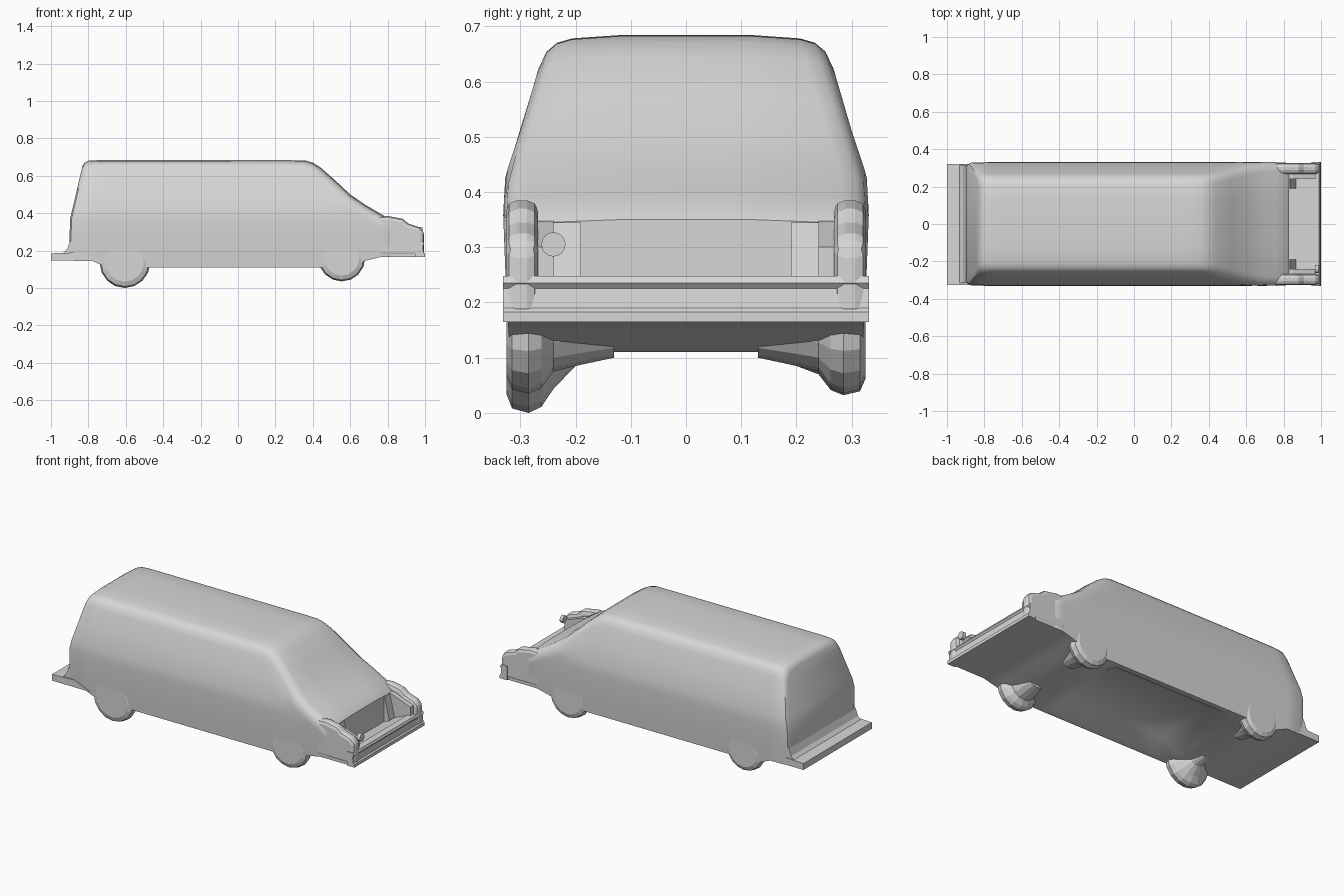
import bpy, bmesh, math
from mathutils import Matrix

cube = bpy.data.objects.get("Cube")
if cube:
    bpy.data.objects.remove(cube, do_unlink=True)

# One plain grey for everything
grey = bpy.data.materials.new("light grey")
grey.use_nodes = True
colour = (0.68, 0.68, 0.68, 1)
grey.diffuse_color = colour
grey.node_tree.nodes["Principled BSDF"].inputs["Base Color"].default_value = colour


def finish(name, bm, smooth=None, bevel=0):
    bmesh.ops.recalc_face_normals(bm, faces=bm.faces[:])
    mesh = bpy.data.meshes.new(name)
    bm.to_mesh(mesh)
    bm.free()
    mesh.materials.append(grey)
    obj = bpy.data.objects.new(name, mesh)
    bpy.context.collection.objects.link(obj)
    if bevel:
        mod = obj.modifiers.new("soft edges", "BEVEL")
        mod.width, mod.segments = bevel, 2
    if smooth:
        bpy.ops.object.select_all(action="DESELECT")
        obj.select_set(True)
        bpy.context.view_layer.objects.active = obj
        bpy.ops.object.shade_smooth_by_angle(angle=math.radians(smooth))


def extrude_profile(name, profile, y0, y1, bevel=0):
    """Side profile in x and z, extruded across y."""
    bm = bmesh.new()
    face = bm.faces.new([bm.verts.new((x, y0, z)) for x, z in profile])
    out = bmesh.ops.extrude_face_region(bm, geom=[face], use_keep_orig=True)
    moved = [v for v in out["geom"] if isinstance(v, bmesh.types.BMVert)]
    bmesh.ops.translate(bm, verts=moved, vec=(0, y1 - y0, 0))
    finish(name, bm, bevel=bevel)


def lathe_y(name, x, z, side, rings, sides):
    """Round part on a cross axis; rings are (distance from centre line, radius)."""
    bm = bmesh.new()
    loops = []
    for y, r in rings:
        loops.append([bm.verts.new((x + r * math.cos(a), side * y, z + r * math.sin(a)))
                      for a in (math.tau * i / sides for i in range(sides))])
    for a, b in zip(loops, loops[1:]):
        for i in range(sides):
            j = (i + 1) % sides
            bm.faces.new((a[i], a[j], b[j], b[i]))
    bm.faces.new(loops[0])
    bm.faces.new(loops[-1])
    finish(name, bm)


# Half width of the shell by height
WIDTHS = [(0.1, 0.318), (0.2, 0.325), (0.36, 0.331), (0.43, 0.327),
          (0.5, 0.303), (0.62, 0.268), (0.69, 0.248)]


def half_width(z):
    for (z0, w0), (z1, w1) in zip(WIDTHS, WIDTHS[1:]):
        if z <= z1:
            return w0 + (w1 - w0) * max(0, z - z0) / (z1 - z0)
    return WIDTHS[-1][1]


def half_section(top, bottom, inset, hollow):
    belt = min(0.42, top - 0.09)
    lower = [bottom + (belt - bottom) * t for t in (0, 0.3, 0.5, 0.8, 1)]
    shoulder = top - 0.06
    # Hollow floor inside the sill, then the side wall
    pts = [(0.2, bottom + hollow), (0.285, bottom)]
    pts += [(half_width(z) - inset, z) for z in lower + [(belt + shoulder) / 2, shoulder]]
    for drop, pull in ((0.03, 0.006), (0.014, 0.02), (0.006, 0.045)):
        pts.append((half_width(top - drop) - inset - pull, top - drop))
    pts.append((0.12, top))
    return pts


# Van shell: x, roof height, sill height, plan inset, forward lean, depth of hollow floor
STATIONS = [
    (-0.9, 0.65, 0.15, 0.03, 0.07, 0), (-0.892, 0.67, 0.147, 0.012, 0.07, 0),
    (-0.87, 0.68, 0.145, 0.002, 0.065, 0), (-0.78, 0.684, 0.145, 0, 0.03, 0),
    (-0.7, 0.684, 0.11, 0, 0, 0), (-0.48, 0.684, 0.11, 0, 0, 0),
    (-0.36, 0.684, 0.11, 0, 0, 0.065), (0.28, 0.683, 0.11, 0, 0, 0.065),
    (0.36, 0.682, 0.11, 0, 0, 0.02),
    (0.4, 0.67, 0.11, 0, 0, 0), (0.44, 0.645, 0.11, 0, 0, 0),
    (0.52, 0.575, 0.11, 0, 0, 0), (0.6, 0.5, 0.12, 0, 0, 0),
    (0.68, 0.445, 0.145, 0, 0, 0), (0.76, 0.398, 0.165, 0, 0, 0),
    (0.81, 0.37, 0.165, 0, 0, 0), (0.83, 0.35, 0.165, 0.01, 0, 0)]

bm = bmesh.new()
rings = []
for x, top, bottom, inset, lean, hollow in STATIONS:
    half = half_section(top, bottom, inset, hollow)
    full = half + [(-y, z) for y, z in reversed(half)]
    rings.append([bm.verts.new((x + lean * max(0, z - 0.36) / 0.3, y, z)) for y, z in full])
count = len(rings[0])
for a, b in zip(rings, rings[1:]):
    for i in range(count):
        j = (i + 1) % count
        bm.faces.new((a[i], a[j], b[j], b[i]))
for ring in (rings[0], rings[-1]):
    # The end caps start above the flat floor strip
    bm.faces.new(ring[:3] + ring[-3:])
    for i in range(2, count // 2 - 1):
        bm.faces.new((ring[i], ring[i + 1], ring[-2 - i], ring[-1 - i]))
finish("van_shell", bm, smooth=35)

# Rear shelf and the flare joining it to the tailgate
extrude_profile("rear_bumper_shelf", [(-1, 0.147), (-1, 0.185), (-0.85, 0.19), (-0.75, 0.147)],
                -0.325, 0.32)
extrude_profile("tailgate_flare", [(-0.94, 0.18), (-0.915, 0.205), (-0.898, 0.25), (-0.85, 0.25),
                                   (-0.85, 0.18)], -0.315, 0.315)

# Open nose: tray sloping down to the rear, grooved bumper and side cheeks
extrude_profile("nose_tray", [(0.7, 0.165), (0.98, 0.165), (0.98, 0.245), (0.95, 0.245),
                              (0.83, 0.195), (0.78, 0.195)], -0.322, 0.322)
extrude_profile("front_bumper", [(0.95, 0.165), (1, 0.165), (1, 0.183), (0.992, 0.19),
                                 (0.988, 0.225), (0.996, 0.235), (0.99, 0.248), (0.95, 0.248)],
                -0.331, 0.331)
for side, word in ((1, "left"), (-1, "right")):
    extrude_profile("nose_cheek_" + word,
                    [(0.74, 0.17), (0.74, 0.38), (0.8, 0.385), (0.88, 0.37), (0.91, 0.345),
                     (0.97, 0.325), (0.995, 0.3), (0.995, 0.17)],
                    side * 0.268, side * 0.326, bevel=0.02)
    # Lamp corner between the cheek and the bumper
    extrude_profile("lamp_corner_" + word, [(0.8, 0.2), (0.8, 0.35), (0.85, 0.345), (0.97, 0.3),
                                            (0.97, 0.2)], side * 0.24, side * 0.28)
    extrude_profile("tray_corner_" + word, [(0.8, 0.19), (0.8, 0.345), (0.835, 0.345),
                                            (0.87, 0.19)], side * 0.19, side * 0.25)

# Round lamp on the right of the nose
bm = bmesh.new()
bmesh.ops.create_cone(bm, cap_ends=True, segments=16, radius1=0.022, radius2=0.022, depth=0.02,
                      matrix=Matrix.Translation((0.977, -0.24, 0.305))
                      @ Matrix.Rotation(math.pi / 2, 4, "Y"))
finish("round_lamp", bm)

# Faceted wheels, with shallow inner humps under the floor
for name, x, z, r, side in (("rear_wheel_left", -0.605, 0.15, 0.118, 1),
                            ("rear_wheel_right", -0.605, 0.135, 0.135, -1),
                            ("front_wheel_left", 0.555, 0.16, 0.125, 1),
                            ("front_wheel_right", 0.555, 0.16, 0.125, -1)):
    lathe_y(name, x, z, side,
            [(0.13, z - 0.1), (0.2, z - 0.085), (0.24, r * 0.68), (0.262, r * 0.92), (0.285, r),
             (0.315, r * 0.94), (0.325, r * 0.75)], 16)
